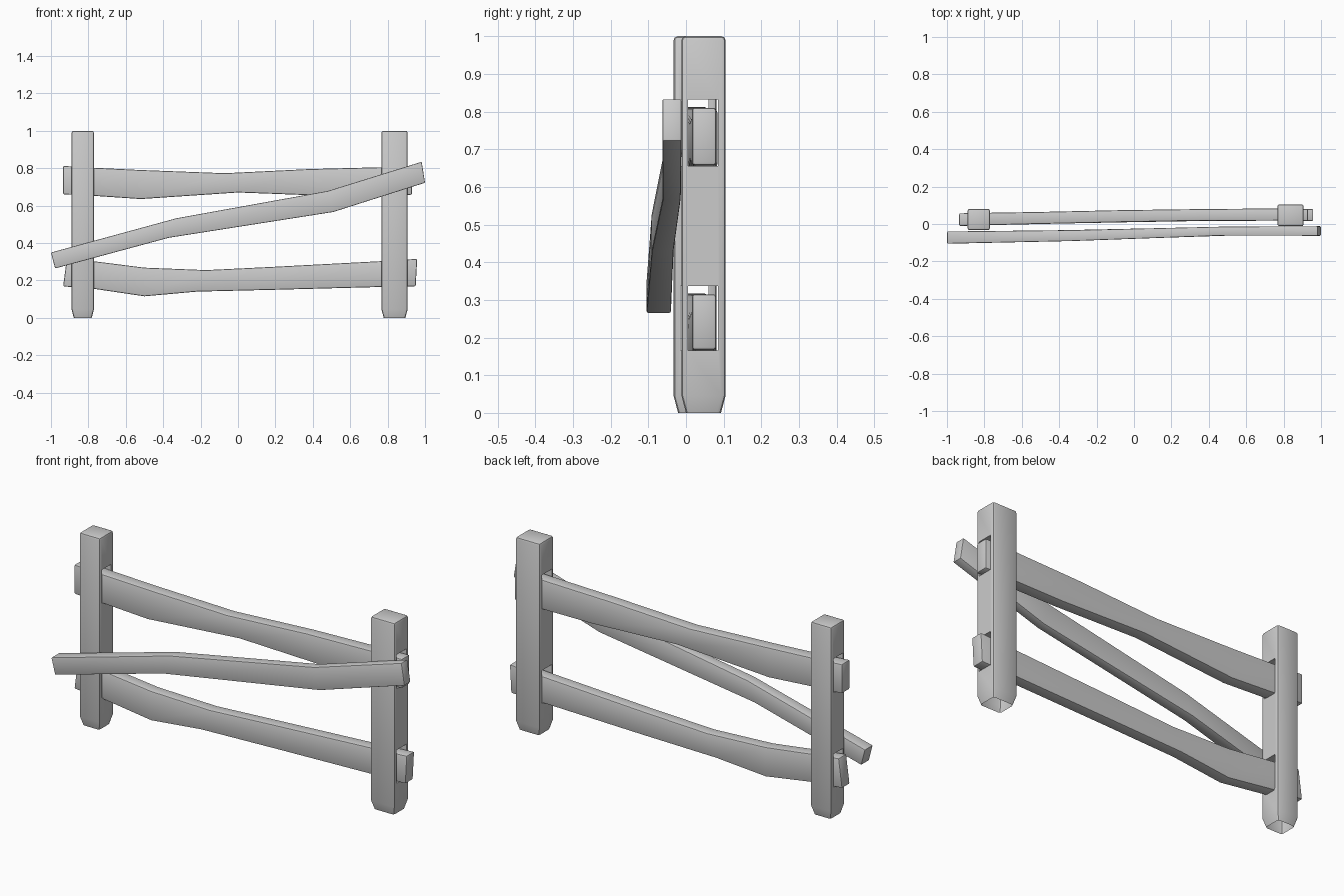
import bpy, bmesh, math

if "Cube" in bpy.data.objects:
    bpy.data.objects.remove(bpy.data.objects["Cube"])


def finish(bm, name, smooth=True):
    bmesh.ops.recalc_face_normals(bm, faces=bm.faces)
    me = bpy.data.meshes.new(name)
    bm.to_mesh(me)
    bm.free()
    ob = bpy.data.objects.new(name, me)
    bpy.context.collection.objects.link(ob)
    bpy.ops.object.select_all(action='DESELECT')
    ob.select_set(True)
    bpy.context.view_layer.objects.active = ob
    if smooth:
        bpy.ops.object.shade_smooth_by_angle(angle=math.radians(35))
    return ob


def loft(bm, loops):
    rings = [[bm.verts.new(p) for p in lp] for lp in loops]
    for a, b in zip(rings, rings[1:]):
        for i in range(4):
            j = (i + 1) % 4
            bm.faces.new((a[i], a[j], b[j], b[i]))
    bm.faces.new(rings[0])
    bm.faces.new(rings[-1])
    bmesh.ops.recalc_face_normals(bm, faces=bm.faces)


def round_edges(bm, width, keep=lambda e: False):
    edges = [e for e in bm.edges
             if e.calc_face_angle(0) > math.radians(40) and not keep(e)]
    bmesh.ops.bevel(bm, geom=edges, offset=width, segments=2, profile=0.5,
                    affect='EDGES', clamp_overlap=True)


def board(name, sections, width=0.007):
    # each section: x_top, z_top, x_bottom, z_bottom, y_front, y_back
    bm = bmesh.new()
    loft(bm, [[(xt, y0, zt), (xt, y1, zt), (xb, y1, zb), (xb, y0, zb)]
              for xt, zt, xb, zb, y0, y1 in sections])
    round_edges(bm, width)
    return finish(bm, name)


def post(name, x0, x1, y0, y1, hy0, hy1):
    bm = bmesh.new()
    loops = []
    for z, d in ((0, 0.012), (0.045, 0), (1.0, 0)):
        loops.append([(x0 + d, y0 + d, z), (x1 - d, y0 + d, z),
                      (x1 - d, y1 - d, z), (x0 + d, y1 - d, z)])
    loft(bm, loops)
    round_edges(bm, 0.011, lambda e: all(v.co.z < 0.001 for v in e.verts))
    ob = finish(bm, name, smooth=False)

    # mortise slots through the post
    cb = bmesh.new()
    for z0, z1 in ((0.165, 0.337), (0.655, 0.832)):
        loft(cb, [[(x, hy0, z0), (x, hy1, z0), (x, hy1, z1), (x, hy0, z1)]
                  for x in (x0 - 0.1, x1 + 0.1)])
    cutter = finish(cb, name + "_slot_cutter", smooth=False)
    cutter.hide_render = True
    mod = ob.modifiers.new("slots", 'BOOLEAN')
    mod.operation = 'DIFFERENCE'
    mod.solver = 'EXACT'
    mod.object = cutter
    bpy.ops.object.select_all(action='DESELECT')
    ob.select_set(True)
    bpy.context.view_layer.objects.active = ob
    bpy.ops.object.modifier_apply(modifier="slots")
    bpy.data.objects.remove(cutter)

    # open underside
    bm = bmesh.new()
    bm.from_mesh(ob.data)
    under = [f for f in bm.faces if all(v.co.z < 0.001 for v in f.verts)]
    bmesh.ops.delete(bm, geom=under, context='FACES')
    bm.to_mesh(ob.data)
    bm.free()
    bpy.ops.object.shade_smooth_by_angle(angle=math.radians(35))
    return ob


# upright posts
post("left_post", -0.89, -0.77, -0.033, 0.081, -0.015, 0.06)
post("right_post", 0.767, 0.907, -0.012, 0.105, 0.005, 0.085)

# horizontal rails
board("upper_rail", [
    (-0.935, 0.812, -0.935, 0.66, -0.01, 0.057),
    (-0.77, 0.802, -0.77, 0.652, -0.006, 0.06),
    (-0.52, 0.79, -0.52, 0.635, 0.0, 0.064),
    (-0.07, 0.773, 0.0, 0.67, 0.01, 0.074),
    (0.38, 0.795, 0.48, 0.652, 0.018, 0.08),
    (0.77, 0.805, 0.77, 0.652, 0.018, 0.083),
    (0.93, 0.81, 0.93, 0.658, 0.016, 0.08)])
board("lower_rail", [
    (-0.915, 0.318, -0.935, 0.168, -0.01, 0.055),
    (-0.77, 0.302, -0.77, 0.155, -0.006, 0.057),
    (-0.5, 0.268, -0.5, 0.115, 0.0, 0.062),
    (-0.17, 0.255, -0.22, 0.14, 0.008, 0.07),
    (0.2, 0.273, 0.2, 0.15, 0.015, 0.076),
    (0.77, 0.303, 0.77, 0.165, 0.018, 0.08),
    (0.958, 0.315, 0.95, 0.168, 0.016, 0.08)])

# loose diagonal plank leaning across the front
board("diagonal_plank", [
    (-1.0, 0.349, -0.978, 0.264, -0.105, -0.04),
    (-0.33, 0.532, -0.37, 0.428, -0.091, -0.033),
    (0.48, 0.678, 0.51, 0.566, -0.062, -0.014),
    (0.982, 0.834, 1.0, 0.722, -0.063, -0.012)], 0.005)
